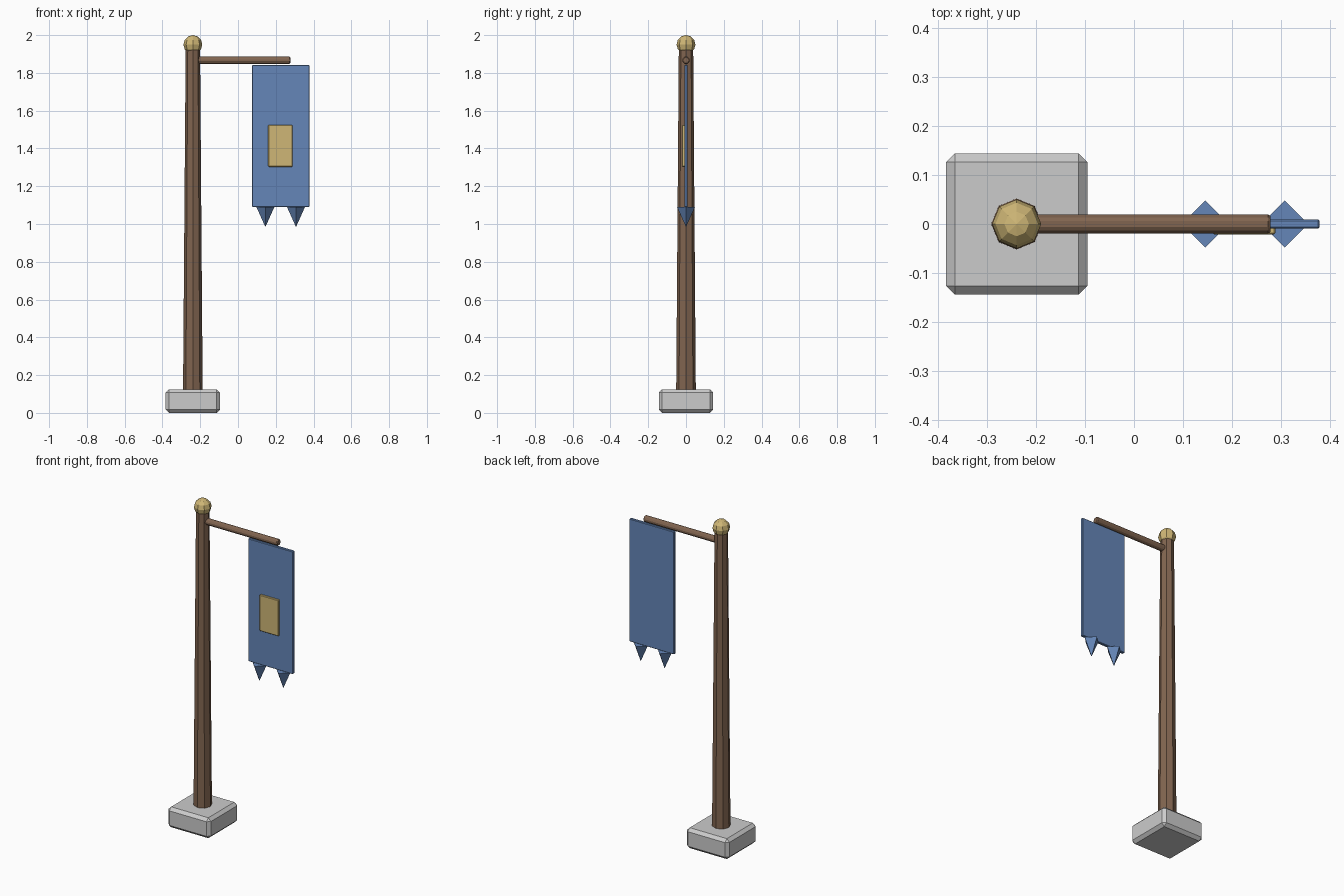
import bpy
from math import radians

if "Cube" in bpy.data.objects:
    bpy.data.objects.remove(bpy.data.objects["Cube"])


def material(name, color):
    m = bpy.data.materials.new(name)
    m.diffuse_color = (*color, 1)
    m.use_nodes = True
    m.node_tree.nodes["Principled BSDF"].inputs["Base Color"].default_value = m.diffuse_color
    return m


WOOD = material("wood", (0.22, 0.13, 0.08))
CLOTH = material("cloth", (0.13, 0.24, 0.48))
GOLD = material("gold", (0.62, 0.47, 0.18))


def finish(name, mat=None, bevel=0):
    ob = bpy.context.object
    ob.name = name
    if mat:
        ob.data.materials.append(mat)
    if bevel:
        b = ob.modifiers.new("bevel", "BEVEL")
        b.width, b.segments = bevel, 1
    return ob


def box(name, lo, hi, mat=None, bevel=0):
    bpy.ops.mesh.primitive_cube_add(size=1, location=[(a + b) / 2 for a, b in zip(lo, hi)])
    ob = bpy.context.object
    ob.scale = [b - a for a, b in zip(lo, hi)]
    bpy.ops.object.transform_apply(location=False, rotation=False, scale=True)
    return finish(name, mat, bevel)


def cone(name, sides, r1, r2, depth, loc, mat, rot=(0, 0, 0), bevel=0):
    bpy.ops.mesh.primitive_cone_add(vertices=sides, radius1=r1, radius2=r2,
                                    depth=depth, location=loc, rotation=rot)
    return finish(name, mat, bevel)


PX = -0.239  # pole axis

# Stone foot
box("base", (PX - 0.144, -0.144, 0), (PX + 0.144, 0.144, 0.125), bevel=0.018)

# Tapered octagonal pole and faceted ball on top
cone("pole", 8, 0.052, 0.038, 1.83, (PX, 0, 1.025), WOOD)
bpy.ops.mesh.primitive_uv_sphere_add(segments=8, ring_count=6, radius=0.05,
                                     location=(PX, 0, 1.95))
finish("finial", GOLD)

# Cross arm
cone("arm", 6, 0.022, 0.022, 0.278 - PX, ((0.278 + PX) / 2, 0, 1.867), WOOD,
     rot=(0, radians(90), 0), bevel=0.005)

# Banner cloth with a plain front panel
box("banner", (0.074, -0.009, 1.09), (0.378, 0.009, 1.842), CLOTH, 0.003)
box("emblem", (0.16, -0.021, 1.303), (0.288, -0.006, 1.524), GOLD, 0.003)

# Pointed tips along the lower edge
for i, x in enumerate((0.145, 0.307)):
    cone(f"banner_tip_{i + 1}", 4, 0.048, 0, 0.107, (x, 0, 1.0375), CLOTH,
         rot=(radians(180), 0, 0))
